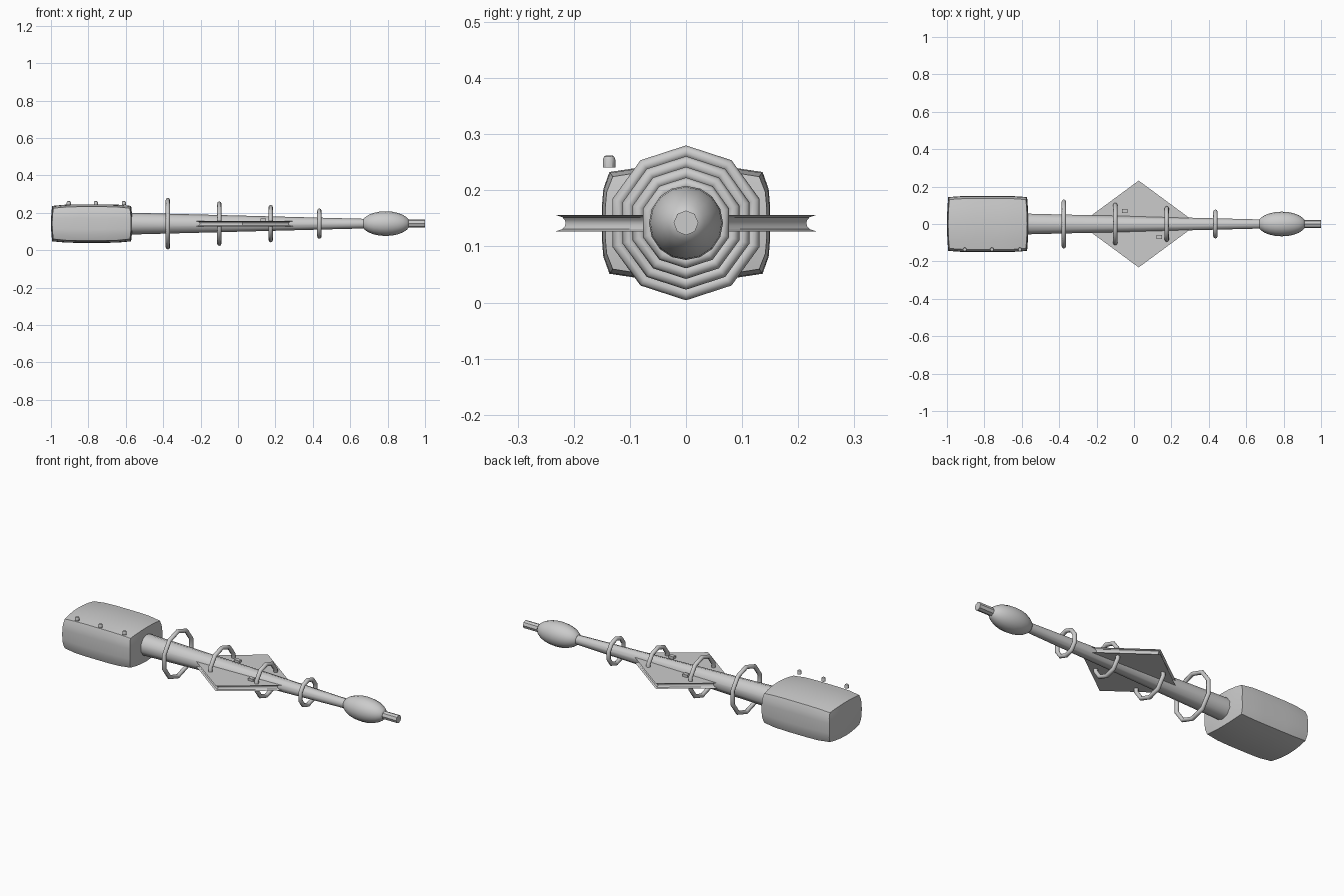
import bpy, bmesh, math
from mathutils import Matrix

if "Cube" in bpy.data.objects:
    bpy.data.objects.remove(bpy.data.objects["Cube"])

AXIS_Z = 0.142
ALONG_X = Matrix.Rotation(math.pi / 2, 4, 'Y')


def finish(name, bm, angle=30):
    bmesh.ops.recalc_face_normals(bm, faces=bm.faces)
    me = bpy.data.meshes.new(name)
    bm.to_mesh(me)
    bm.free()
    ob = bpy.data.objects.new(name, me)
    bpy.context.collection.objects.link(ob)
    bpy.ops.object.select_all(action='DESELECT')
    ob.select_set(True)
    bpy.context.view_layer.objects.active = ob
    bpy.ops.object.shade_smooth_by_angle(angle=math.radians(angle))
    return ob


def loft(bm, loops, closed=False):
    """Join equal-length vertex loops; cap the ends or close into a ring."""
    rows = [[bm.verts.new(p) for p in loop] for loop in loops]
    pairs = list(zip(rows, rows[1:])) + ([(rows[-1], rows[0])] if closed else [])
    for a, b in pairs:
        for i in range(len(a)):
            j = (i + 1) % len(a)
            bm.faces.new((a[i], a[j], b[j], b[i]))
    if not closed:
        bm.faces.new(rows[0])
        bm.faces.new(rows[-1])


def turned(name, profile, sides, angle=50):
    """Revolve (x, radius) stations around the long axis."""
    bm = bmesh.new()
    loft(bm, [[(x, r * math.sin(2 * math.pi * i / sides),
                AXIS_Z + r * math.cos(2 * math.pi * i / sides)) for i in range(sides)]
              for x, r in profile])
    return finish(name, bm, angle)


def ring(name, x, radius, tube=0.0115, sides=10, tube_sides=8):
    bm = bmesh.new()
    loops = []
    for i in range(sides):
        a = 2 * math.pi * i / sides
        loop = []
        for k in range(tube_sides):
            b = 2 * math.pi * k / tube_sides
            r = radius + tube * math.cos(b)
            loop.append((x + tube * math.sin(b), r * math.sin(a), AXIS_Z + r * math.cos(a)))
        loops.append(loop)
    loft(bm, loops, closed=True)
    return finish(name, bm, 50)


# Bulging rear housing
bm = bmesh.new()
bmesh.ops.create_cube(bm, size=2)
bmesh.ops.subdivide_edges(bm, edges=bm.edges[:], cuts=5, use_grid_fill=True)
for v in bm.verts:
    u, s, t = v.co
    v.co = (-0.7825 + 0.2175 * u * (1 - 0.03 * s**2 - 0.03 * t**2),
            0.15 * s * (1 - 0.04 * u**4 - 0.09 * t**4),
            AXIS_Z + 0.103 * t * (1 - 0.08 * u**4 - 0.12 * s**2))
finish("housing", bm)

# Tapered barrel, bulb and nozzle
turned("barrel", [(-0.60, 0.059), (0.70, 0.025)], 10)
bulb = [(0.79 - 0.13 * math.cos(math.pi * i / 12), 0.066 * math.sin(math.pi * i / 12))
        for i in range(1, 12)]
turned("bulb", bulb, 16)
turned("nozzle", [(0.88, 0.022), (1.0, 0.022)], 8, 30)

# Coil rings shrinking toward the tip
for i, (x, outer) in enumerate([(-0.375, 0.138), (-0.10, 0.119), (0.175, 0.100), (0.435, 0.081)]):
    ring(f"coil_ring_{i + 1}", x, outer - 0.0115)

# Diamond fin with a concave groove around its rim
bm = bmesh.new()
loops = []
for z, s in [(0.127, 1), (0.131, 0.95), (0.136, 0.93), (0.142, 0.925),
             (0.147, 0.93), (0.152, 0.95), (0.156, 1)]:
    loops.append([(0.025 + 0.315 * s, 0, z), (0.025, 0.232 * s, z),
                  (0.025 - 0.315 * s, 0, z), (0.025, -0.232 * s, z)])
loft(bm, loops)
finish("diamond_fin", bm)

# Row of small knobs along the housing edge
for i, x in enumerate((-0.905, -0.76, -0.61)):
    bm = bmesh.new()
    loft(bm, [[(x + r * math.cos(math.pi * k / 6), -0.137 + r * math.sin(math.pi * k / 6), z)
               for k in range(12)]
              for z, r in [(0.241, 0.011), (0.255, 0.011), (0.260, 0.009), (0.262, 0.006)]])
    finish(f"knob_{i + 1}", bm)

# Small contact blocks on the fin
for i, (x, y, z) in enumerate([(0.135, -0.07, 0.16), (-0.05, 0.07, 0.16)]):
    bm = bmesh.new()
    bmesh.ops.create_cube(bm, size=1, matrix=Matrix.Translation((x, y, z))
                          @ Matrix.Diagonal((0.03, 0.022, 0.02, 1)))
    finish(f"contact_block_{i + 1}", bm)
